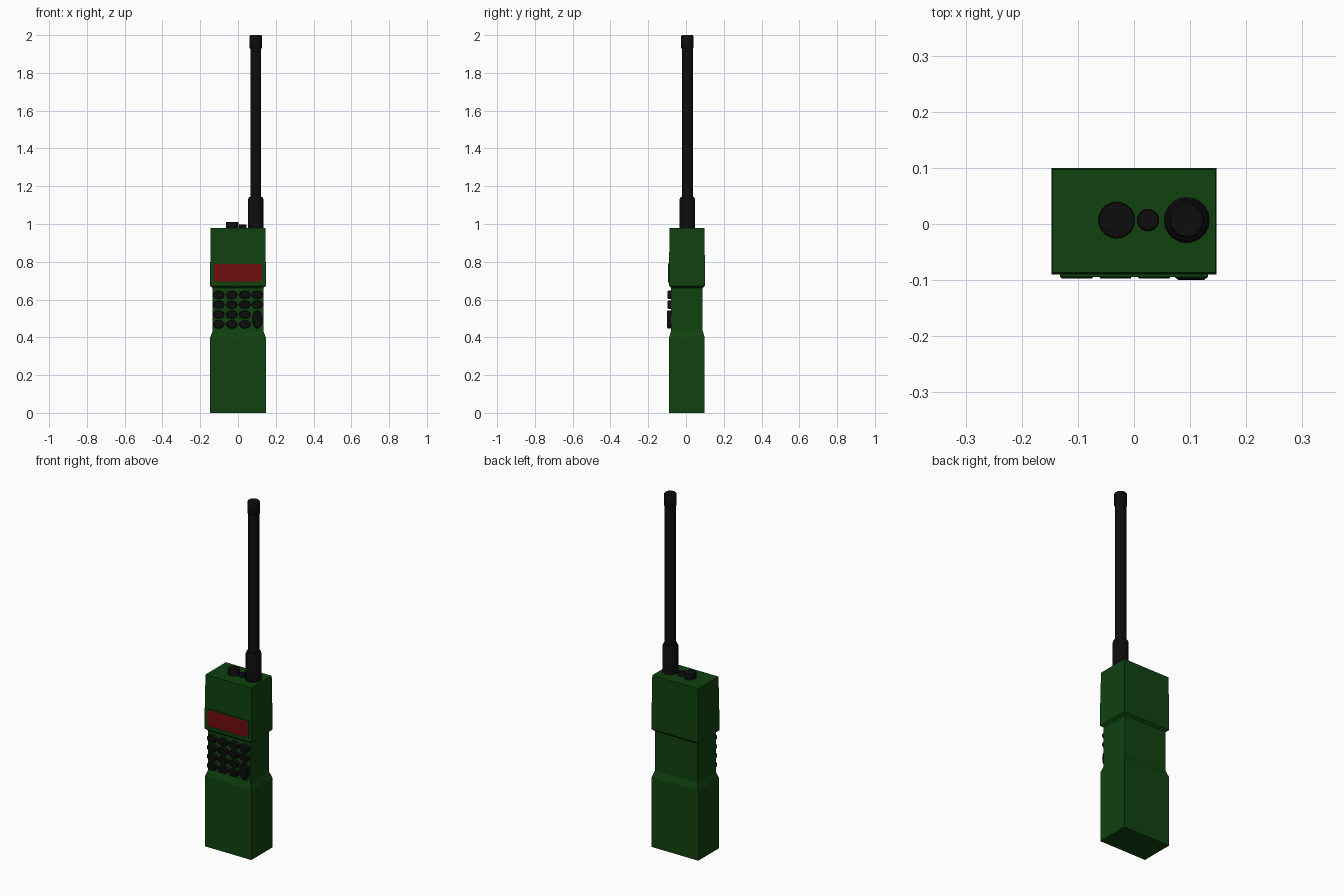
import bpy, bmesh, math
from mathutils import Matrix

cube = bpy.data.objects.get("Cube")
if cube:
    bpy.data.objects.remove(cube, do_unlink=True)


def material(name, color):
    m = bpy.data.materials.new(name)
    m.use_nodes = True
    m.diffuse_color = (*color, 1)
    bsdf = m.node_tree.nodes["Principled BSDF"]
    bsdf.inputs["Base Color"].default_value = (*color, 1)
    bsdf.inputs["Roughness"].default_value = 0.8
    return m


GREEN = material("army green", (0.005, 0.054, 0.005))
BLACK = material("black rubber", (0.004, 0.004, 0.004))
RED = material("display red", (0.165, 0.004, 0.005))


def finish(name, bm, mat, smooth=False):
    bmesh.ops.recalc_face_normals(bm, faces=bm.faces)
    mesh = bpy.data.meshes.new(name)
    bm.to_mesh(mesh)
    bm.free()
    mesh.materials.append(mat)
    ob = bpy.data.objects.new(name, mesh)
    bpy.context.collection.objects.link(ob)
    if smooth:
        bpy.ops.object.select_all(action='DESELECT')
        ob.select_set(True)
        bpy.context.view_layer.objects.active = ob
        bpy.ops.object.shade_smooth_by_angle(angle=math.radians(35))
    return ob


def loft(name, rings, mat, smooth=False):
    """Skin a list of point rings and cap both ends."""
    bm = bmesh.new()
    loops = [[bm.verts.new(p) for p in ring] for ring in rings]
    n = len(loops[0])
    for a, b in zip(loops, loops[1:]):
        for i in range(n):
            j = (i + 1) % n
            bm.faces.new((a[i], a[j], b[j], b[i]))
    bm.faces.new(loops[0])
    bm.faces.new(loops[-1])
    return finish(name, bm, mat, smooth)


def rect(z, hx, front, back):
    return [(-hx, front, z), (hx, front, z), (hx, back, z), (-hx, back, z)]


def turned(name, x, y, profile, mat, sides=20):
    """Vertical round part from (radius, height) pairs."""
    rings = [[(x + r * math.cos(math.tau * i / sides),
               y + r * math.sin(math.tau * i / sides), z) for i in range(sides)]
             for r, z in profile]
    return loft(name, rings, mat, True)


def box(name, x0, x1, y0, y1, z0, z1, mat):
    return loft(name, [[(x0, y0, z), (x1, y0, z), (x1, y1, z), (x0, y1, z)]
                       for z in (z0, z1)], mat)


def button(name, x, z, rx, rz, front):
    """Oval key with a slightly rounded rim, facing the front."""
    rings = [[(x + s * rx * math.cos(math.tau * i / 16), y,
               z + s * rz * math.sin(math.tau * i / 16)) for i in range(16)]
             for s, y in ((1, -0.07), (1, front + 0.004), (0.9, front))]
    return loft(name, rings, BLACK, True)


# Battery, waist and head as one casing
loft("casing", [rect(0, 0.147, -0.089, 0.099),
                rect(0.4, 0.147, -0.089, 0.099),
                rect(0.435, 0.134, -0.079, 0.088),
                rect(0.661, 0.134, -0.079, 0.088),
                rect(0.672, 0.147, -0.09, 0.1),
                rect(0.79, 0.147, -0.09, 0.1),
                rect(0.98, 0.145, -0.086, 0.097)], GREEN)

# Display and its thin surround
box("display", -0.127, 0.127, -0.0925, -0.086, 0.695, 0.787, RED)
for side in (-1, 1):
    x = side * 0.1295
    box("display_frame_side", x - 0.0025, x + 0.0025, -0.0945, -0.086, 0.69, 0.792, GREEN)
for z in (0.6925, 0.7895):
    box("display_frame_bar", -0.127, 0.127, -0.0945, -0.086, z - 0.0025, z + 0.0025, GREEN)

# Keypad, with one tall key at the lower left of the model
for row, z in enumerate((0.625, 0.573, 0.521, 0.469)):
    for col, x in enumerate((-0.102, -0.033, 0.036, 0.102)):
        if col < 3 or row < 2:
            button("key", x, z, 0.03, 0.022, -0.097)
button("tall_key", 0.102, 0.495, 0.026, 0.048, -0.1)

# Top controls
Y = 0.007
turned("large_knob", -0.031, Y, [(0.033, 0.97), (0.033, 1.006), (0.031, 1.01)], BLACK)
turned("small_knob", 0.025, Y, [(0.02, 0.97), (0.02, 0.994), (0.018, 0.997)], BLACK)

# Antenna
turned("antenna_base", 0.094, Y, [(0.041, 0.97), (0.041, 1.13), (0.036, 1.142)], BLACK)
turned("antenna_rod", 0.094, Y, [(0.029, 1.13), (0.029, 1.94)], BLACK)
turned("antenna_cap", 0.094, Y, [(0.029, 1.927), (0.033, 1.933), (0.033, 1.994),
                                 (0.029, 2.0)], BLACK)
